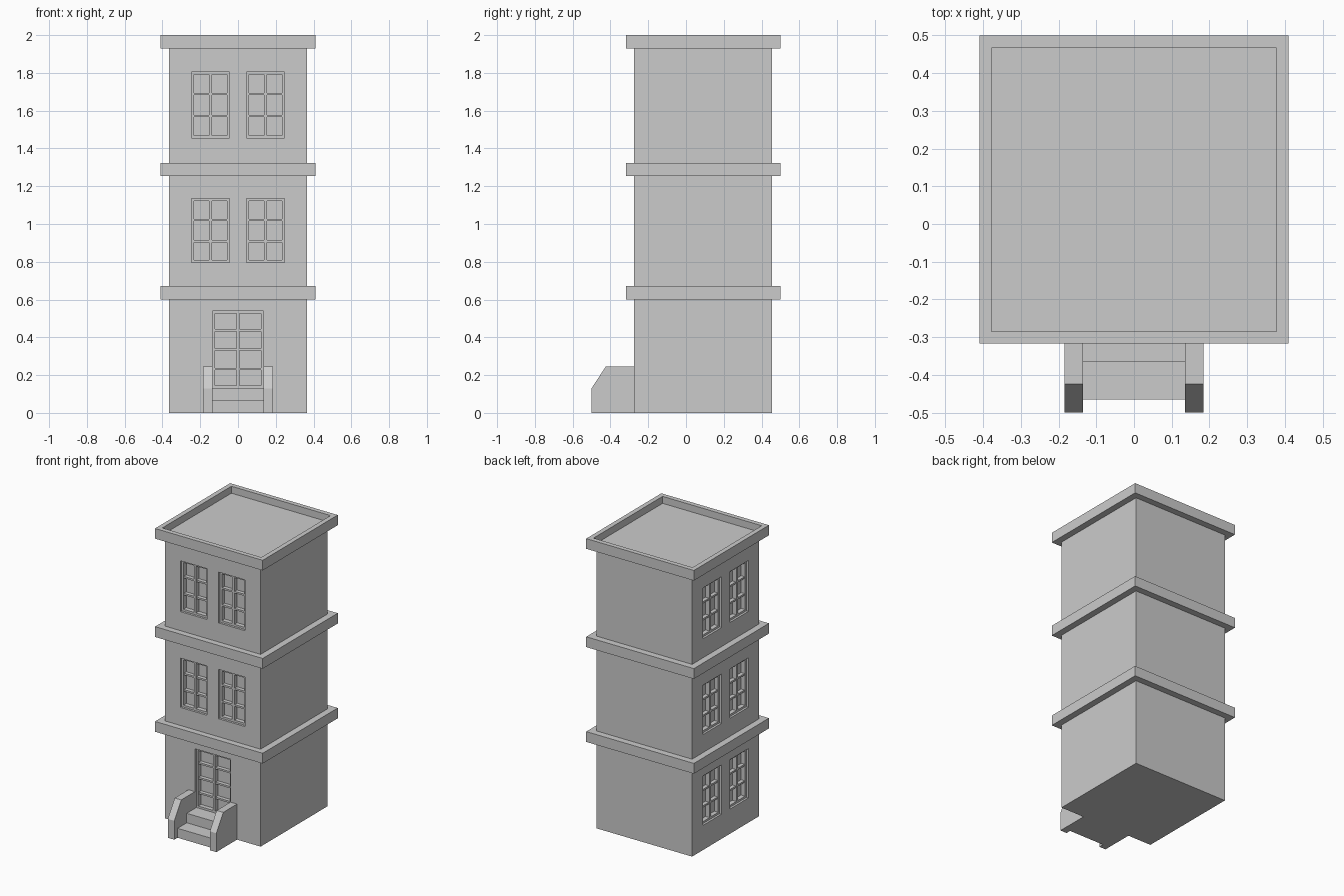
import bpy, bmesh
from math import radians
from mathutils import Matrix, Vector

if "Cube" in bpy.data.objects:
    bpy.data.objects.remove(bpy.data.objects["Cube"])

HALF, FRONT, BACK = 0.365, -0.275, 0.455
CY = (FRONT + BACK) / 2
GLASS, FACE = 0.045, 0.015      # recess depth of glass and of frame face


def add_box(bm, lo, hi, matrix=Matrix()):
    lo, hi = Vector(lo), Vector(hi)
    m = matrix @ Matrix.Translation((lo + hi) / 2) @ Matrix.Diagonal((*(hi - lo), 1))
    bmesh.ops.create_cube(bm, size=1, matrix=m)


def finish(bm, name):
    mesh = bpy.data.meshes.new(name)
    bmesh.ops.recalc_face_normals(bm, faces=bm.faces)
    bm.to_mesh(mesh)
    bm.free()
    ob = bpy.data.objects.new(name, mesh)
    bpy.context.collection.objects.link(ob)
    return ob


def box(name, lo, hi):
    bm = bmesh.new()
    add_box(bm, lo, hi)
    return finish(bm, name)


# Wall planes: local x runs along the wall, local +y goes into it
front_wall = Matrix.Translation((0, FRONT, 0))
left_wall = Matrix.Translation((-HALF, CY, 0)) @ Matrix.Rotation(radians(-90), 4, 'Z')
cut = bmesh.new()


def opening(name, wall, x0, x1, z0, z1, rows, edge=0.014):
    """Cut a recess and fit a two-column glazing frame into it."""
    add_box(cut, (x0, -0.05, z0), (x1, GLASS, z1), wall)
    bm = bmesh.new()
    deep = GLASS + 0.005
    for a, b in ((x0, x0 + edge), (x1 - edge, x1)):
        add_box(bm, (a, FACE, z0), (b, deep, z1), wall)
    for a, b in ((z0, z0 + edge), (z1 - edge, z1)):
        add_box(bm, (x0 + edge, FACE, a), (x1 - edge, deep, b), wall)
    xm = (x0 + x1) / 2
    add_box(bm, (xm - 0.008, FACE, z0 + edge), (xm + 0.008, deep, z1 - edge), wall)
    for i in range(1, rows):
        z = z0 + (z1 - z0) * i / rows
        add_box(bm, (x0 + edge, FACE + 0.004, z - 0.006), (x1 - edge, deep, z + 0.006), wall)
    finish(bm, name)


# Windows and door
for z0, z1 in ((0.795, 1.135), (1.455, 1.805)):
    for x0 in (-0.247, 0.045):
        opening("front_window", front_wall, x0, x0 + 0.202, z0, z1, 3)
for z0, z1 in ((0.17, 0.51), (0.795, 1.135), (1.455, 1.805)):
    for x0 in (-0.247, 0.045):
        opening("side_window", left_wall, x0, x0 + 0.202, z0, z1, 3)
opening("door", front_wall, -0.135, 0.135, 0.13, 0.54, 4)

# Walls with recesses
walls = box("walls", (-HALF, FRONT, 0), (HALF, BACK, 1.94))
cutter = finish(cut, "opening_cutter")
cutter.hide_render = True
cutter.display_type = 'WIRE'
mod = walls.modifiers.new("openings", 'BOOLEAN')
mod.operation, mod.object, mod.solver = 'DIFFERENCE', cutter, 'EXACT'

# Floor ledges
for z in (0.6, 1.253):
    box("ledge", (-0.41, -0.317, z), (0.41, 0.5, z + 0.071))

# Roof parapet with sunken roof
bm = bmesh.new()
add_box(bm, (-0.41, -0.317, 1.93), (0.41, 0.5, 2.0))
bm.normal_update()
top = max(bm.faces, key=lambda f: f.calc_center_median().z)
bmesh.ops.inset_individual(bm, faces=[top], thickness=0.046)
sunk = bmesh.ops.extrude_discrete_faces(bm, faces=[top])["faces"][0]
bmesh.ops.translate(bm, verts=sunk.verts, vec=(0, 0, -0.048))
finish(bm, "roof_parapet")

# Steps
box("upper_step", (-0.135, -0.365, 0), (0.135, FRONT, 0.13))
box("lower_step", (-0.135, -0.465, 0), (0.135, -0.365, 0.065))

# Stair side walls
profile = [(-0.5, 0), (-0.5, 0.13), (-0.425, 0.245), (FRONT, 0.245), (FRONT, 0)]
for side in (-1, 1):
    bm = bmesh.new()
    f = bm.faces.new([bm.verts.new((side * 0.135, y, z)) for y, z in profile])
    ext = bmesh.ops.extrude_face_region(bm, geom=[f])["geom"]
    bmesh.ops.translate(bm, vec=(side * 0.05, 0, 0),
                        verts=[v for v in ext if isinstance(v, bmesh.types.BMVert)])
    finish(bm, "stair_side_wall")
